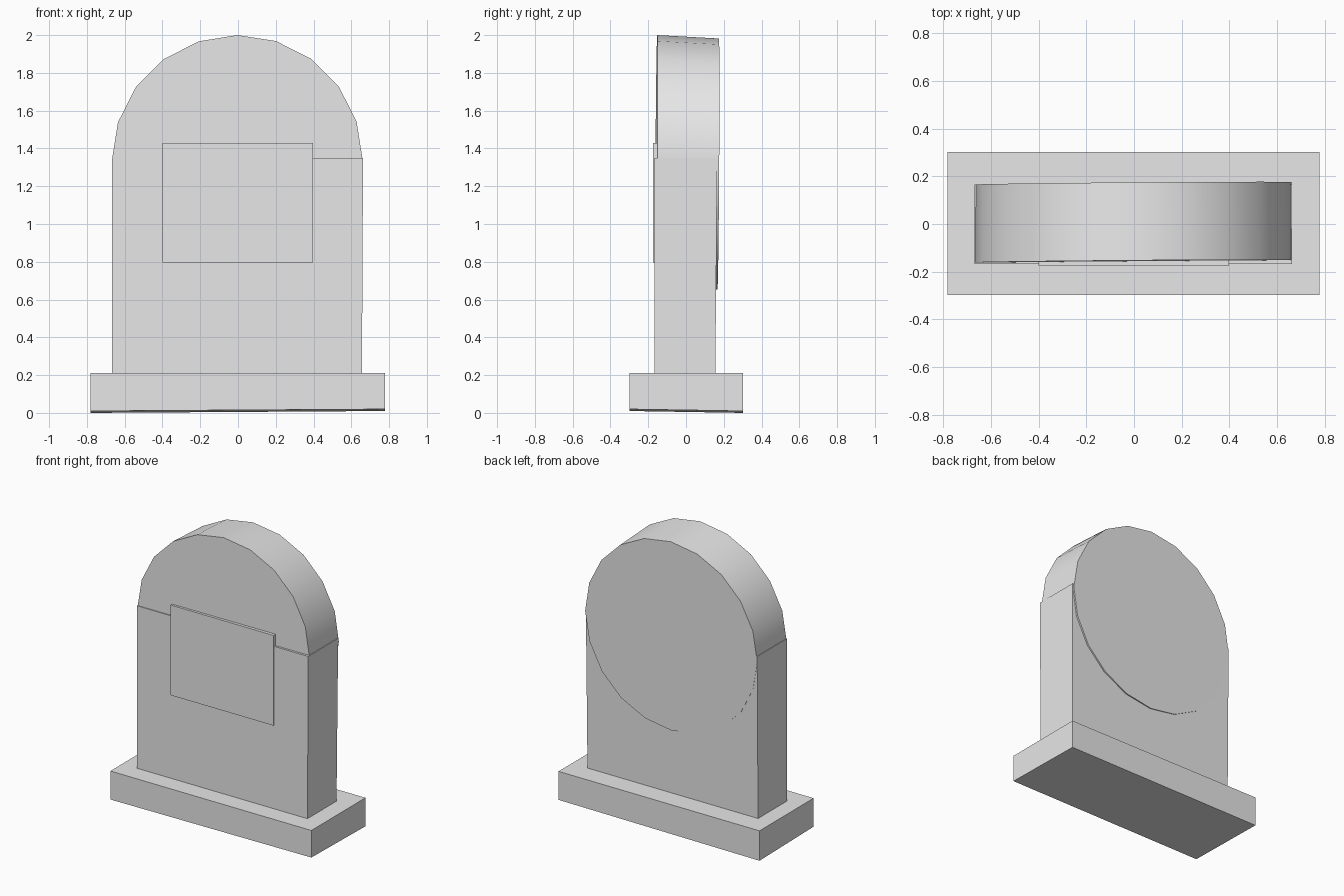
import bpy
import bmesh
import math
from mathutils import Matrix, Vector

if "Cube" in bpy.data.objects:
    bpy.data.objects.remove(bpy.data.objects["Cube"], do_unlink=True)

GREY = (0.8, 0.8, 0.8, 1.0)
stone = bpy.data.materials.new("grey_stone")
stone.use_nodes = True
stone.diffuse_color = GREY
stone.node_tree.nodes["Principled BSDF"].inputs["Base Color"].default_value = GREY


def finish(bm, name):
    bmesh.ops.recalc_face_normals(bm, faces=bm.faces)
    mesh = bpy.data.meshes.new(name)
    bm.to_mesh(mesh)
    bm.free()
    mesh.materials.append(stone)
    obj = bpy.data.objects.new(name, mesh)
    bpy.context.collection.objects.link(obj)
    return obj


def box(name, low, high, warp=None):
    """Box between two corners, with an optional slight hand-hewn warp."""
    low, high = Vector(low), Vector(high)
    bm = bmesh.new()
    bmesh.ops.create_cube(bm, size=1)
    for v in bm.verts:
        signs = v.co * 2
        v.co = (low + high) / 2 + v.co * (high - low)
        if warp:
            v.co += Vector(warp(*signs))
    return finish(bm, name)


# Plinth: underside slightly out of level
box("base", (-0.782, -0.298, 0.01), (0.778, 0.302, 0.21),
    lambda x, y, z: (0, 0, 0.005 * (x - y) if z < 0 else 0))

# Upright slab, its back leaning out a little toward the top
box("slab", (-0.668, -0.167, 0.18), (0.659, 0.16, 1.35),
    lambda x, y, z: (0.003 * z if x > 0 else 0, 0.005 * z if y > 0 else 0, 0))

# Rounded top: full disc sunk into the slab, slightly turned and sloped
bm = bmesh.new()
bmesh.ops.create_cone(bm, cap_ends=True, segments=20, radius1=0.664,
                      radius2=0.664, depth=0.327,
                      matrix=Matrix.Rotation(math.radians(90), 4, "X"))
for v in bm.verts:
    x, y, z = v.co
    v.co = (x - 0.004, y + 0.007 + 0.008 * x + 0.006 * z,
            z + 1.327 - 0.055 * y + 0.004 * x)
rounded_top = finish(bm, "rounded_top")
bpy.ops.object.select_all(action="DESELECT")
rounded_top.select_set(True)
bpy.context.view_layer.objects.active = rounded_top
bpy.ops.object.shade_smooth_by_angle(angle=math.radians(30))

# Blank plaque on the front
box("plaque", (-0.4, -0.175, 0.797), (0.398, -0.15, 1.43))
